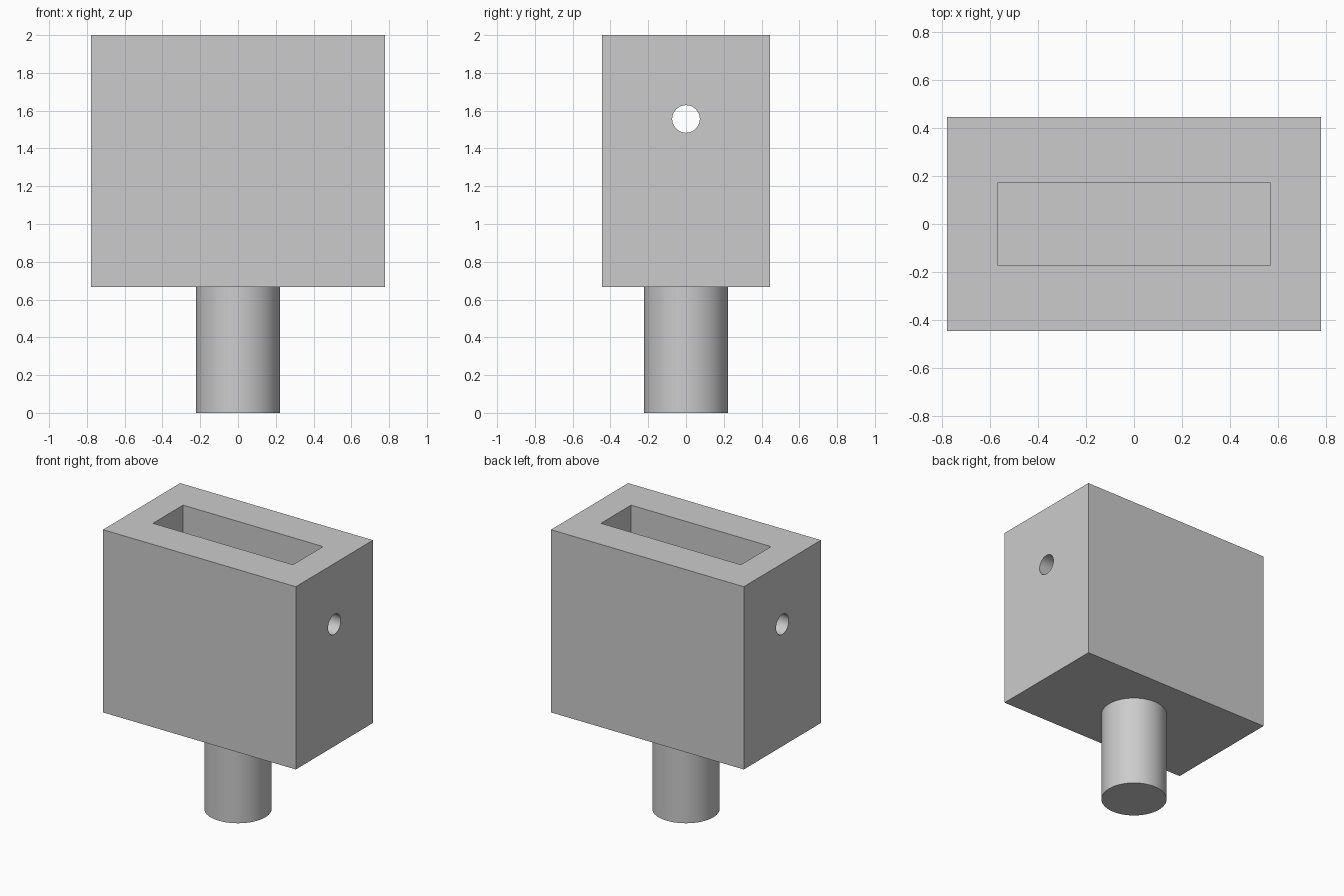
import bpy, math

default = bpy.data.objects.get("Cube")
if default:
    bpy.data.objects.remove(default, do_unlink=True)

grey = bpy.data.materials.new("plain grey")
grey.use_nodes = True
colour = (0.6, 0.6, 0.6, 1)
grey.diffuse_color = colour
grey.node_tree.nodes["Principled BSDF"].inputs["Base Color"].default_value = colour


def finish(name):
    obj = bpy.context.object
    obj.name = name
    obj.data.materials.append(grey)
    return obj


def box(name, width, depth, bottom, top):
    bpy.ops.mesh.primitive_cube_add(size=1, location=(0, 0, (bottom + top) / 2))
    obj = finish(name)
    obj.scale = (width, depth, top - bottom)
    bpy.ops.object.transform_apply(location=False, rotation=False, scale=True)
    return obj


def rod(name, radius, length, z, tilt=0):
    bpy.ops.mesh.primitive_cylinder_add(vertices=64, radius=radius, depth=length,
                                        location=(0, 0, z), rotation=(0, tilt, 0))
    return finish(name)


def cut(target, cutter):
    mod = target.modifiers.new(cutter.name, 'BOOLEAN')
    mod.operation = 'DIFFERENCE'
    mod.solver = 'EXACT'
    mod.object = cutter
    bpy.ops.object.select_all(action='DESELECT')
    bpy.context.view_layer.objects.active = target
    target.select_set(True)
    bpy.ops.object.modifier_apply(modifier=mod.name)
    bpy.data.objects.remove(cutter, do_unlink=True)


# Block with a blind slot in its top and a pin hole through both ends
block = box("block", 1.556, 0.889, 0.667, 2.0)
cut(block, box("slot_cutter", 1.13, 0.347, 1.11, 2.2))
cut(block, rod("pin_hole_cutter", 0.073, 2.0, 1.556, math.pi / 2))

# Round stem under the block
stem = rod("stem", 0.222, 0.667, 0.3335)

for part in (block, stem):
    bpy.ops.object.select_all(action='DESELECT')
    bpy.context.view_layer.objects.active = part
    part.select_set(True)
    bpy.ops.object.shade_smooth_by_angle(angle=math.radians(30))
